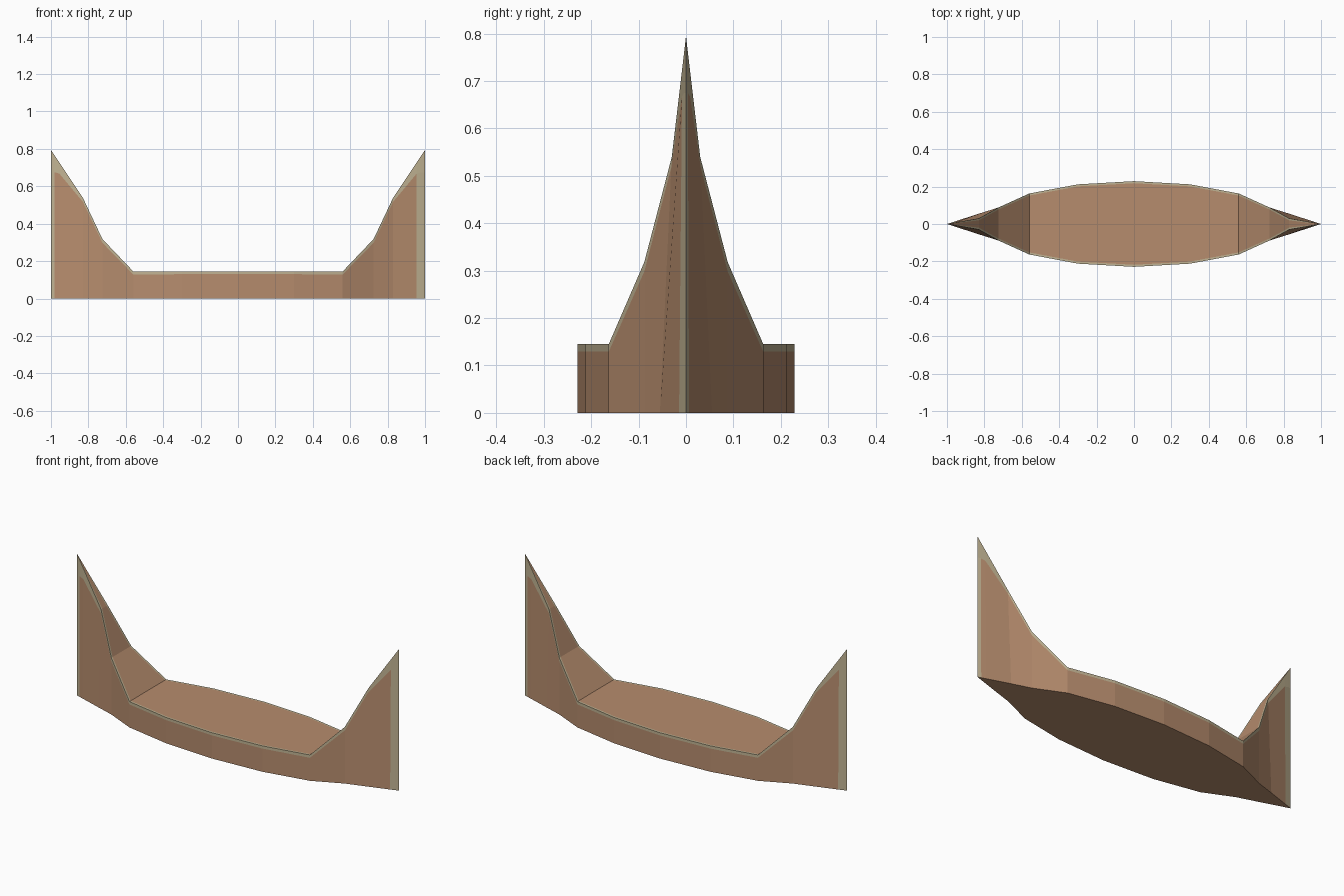
import bpy, bmesh

if "Cube" in bpy.data.objects:
    bpy.data.objects.remove(bpy.data.objects["Cube"])


def material(name, rgb):
    m = bpy.data.materials.new(name)
    m.diffuse_color = (*rgb, 1)
    m.use_nodes = True
    m.node_tree.nodes["Principled BSDF"].inputs["Base Color"].default_value = m.diffuse_color
    return m


# half hull stations: x, half width at bottom, half width at top, top height, trim depth
half = [
    (0.00, 0.229, 0.229, 0.145, 0.015),
    (0.30, 0.212, 0.212, 0.145, 0.015),
    (0.56, 0.163, 0.163, 0.145, 0.016),
    (0.725, 0.088, 0.088, 0.318, 0.020),
    (0.83, 0.055, 0.030, 0.540, 0.022),
    (0.955, 0.0146, 0.0079, 0.7275, 0.060),
    (0.98, 0.0065, 0.0035, 0.765, 0.090),
    (1.00, 0.0, 0.0, 0.795, 0.120),
]
stations = [(-s[0], *s[1:]) for s in reversed(half[1:])] + half

bm = bmesh.new()


def section(x, yb, yt, top, band):
    """Closed ring: bottom, trim line, gunwale, rim on each side."""
    t = 1 - band / top
    side = [(yb, 0), (yb + (yt - yb) * t, top - band), (yt, top),
            (max(yt - 0.011, yt * 0.6), top)]
    ring = [(-y, z) for y, z in side] + list(reversed(side))
    return [bm.verts.new((x, y, z)) for y, z in ring]


rings = [section(*s) for s in stations]
for i in range(len(rings) - 1):
    a, b = rings[i], rings[i + 1]
    xm = (stations[i][0] + stations[i + 1][0]) / 2
    for k in range(8):
        n = (k + 1) % 8
        f = bm.faces.new((a[k], b[k], b[n], a[n]))
        # trim band and rim are cream; stem posts are cream too,
        # wider on one side of each end than on the other
        trim = k in (1, 2, 4, 5)
        if k in (0, 6):
            wide = (k == 0) == (xm > 0)
            trim = abs(xm) > (0.955 if wide else 0.98)
        f.material_index = 1 if trim else 0

# sharp stems: merge both sides at the ends
bmesh.ops.remove_doubles(bm, verts=bm.verts, dist=0.0005)
bmesh.ops.recalc_face_normals(bm, faces=bm.faces)

mesh = bpy.data.meshes.new("boat_hull")
bm.to_mesh(mesh)
bm.free()
mesh.materials.append(material("brown wood", (0.47, 0.265, 0.155)))
mesh.materials.append(material("cream trim", (0.53, 0.45, 0.29)))
hull = bpy.data.objects.new("boat_hull", mesh)
bpy.context.collection.objects.link(hull)
